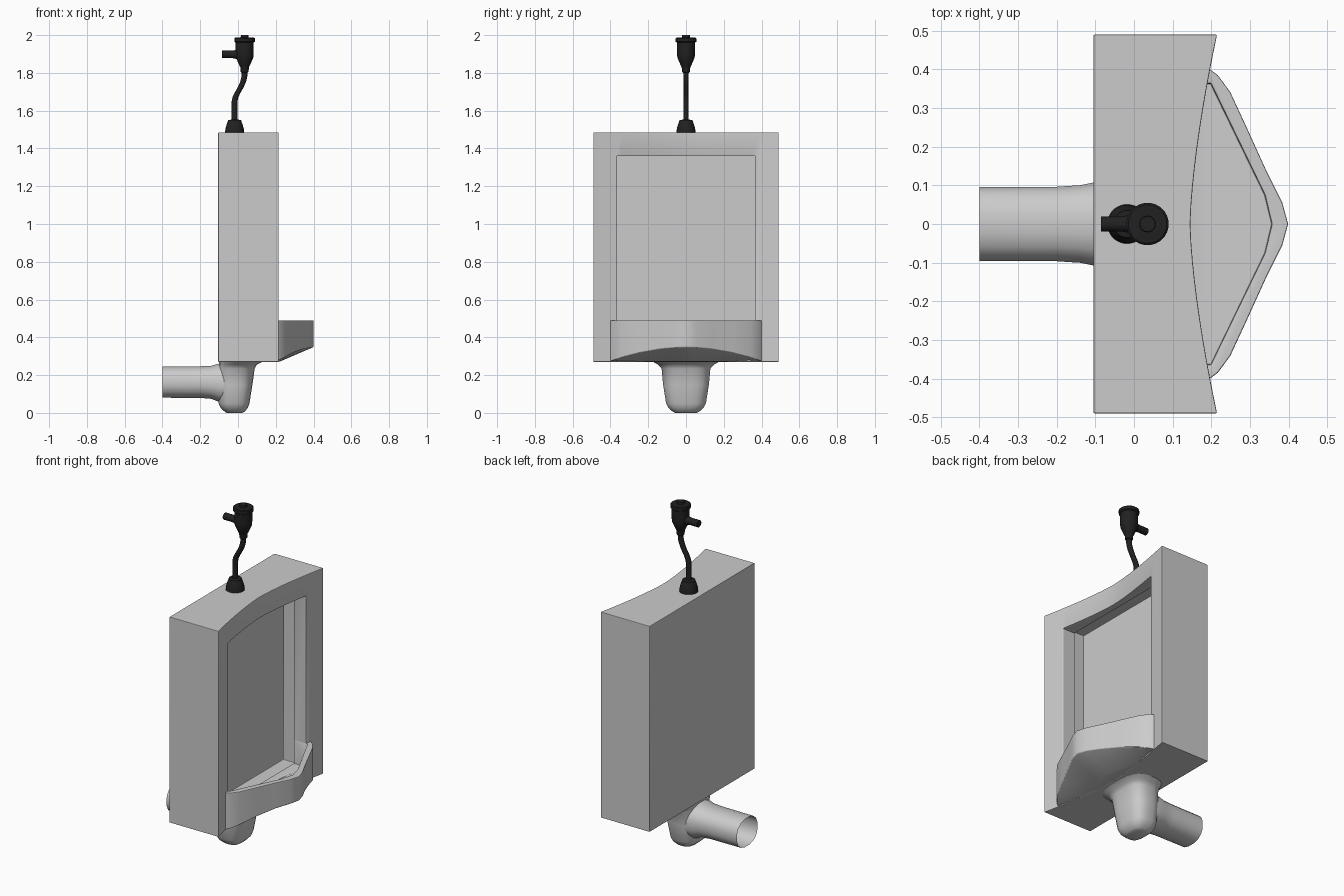
import bpy, bmesh, math

if "Cube" in bpy.data.objects:
    bpy.data.objects.remove(bpy.data.objects["Cube"])

black = bpy.data.materials.new("black")
black.diffuse_color = (0.015, 0.015, 0.015, 1)
black.use_nodes = True
black.node_tree.nodes["Principled BSDF"].inputs["Base Color"].default_value = black.diffuse_color


def activate(ob):
    bpy.ops.object.select_all(action='DESELECT')
    ob.select_set(True)
    bpy.context.view_layer.objects.active = ob


def shade(ob, angle=35):
    activate(ob)
    bpy.ops.object.shade_smooth_by_angle(angle=math.radians(angle))


def finish(name, bm, mat=None, angle=35):
    bmesh.ops.recalc_face_normals(bm, faces=bm.faces)
    me = bpy.data.meshes.new(name)
    bm.to_mesh(me)
    bm.free()
    ob = bpy.data.objects.new(name, me)
    bpy.context.collection.objects.link(ob)
    if mat:
        me.materials.append(mat)
    shade(ob, angle)
    return ob


def mirror(half):
    """Half outline (y >= 0) ending on y = 0 -> full symmetric outline."""
    return half + [(x, -y) for x, y in reversed(half) if y > 1e-5]


def skin(name, loops, caps=(True, True), **kw):
    """Join matching loops of points with quads and close the ends."""
    bm = bmesh.new()
    vs = [[bm.verts.new(p) for p in loop] for loop in loops]
    n = len(vs[0])
    for a, b in zip(vs, vs[1:]):
        for i in range(n):
            j = (i + 1) % n
            bm.faces.new((a[i], a[j], b[j], b[i]))
    if caps[0]:
        bm.faces.new(vs[0])
    if caps[1]:
        bm.faces.new(vs[-1])
    return finish(name, bm, **kw)


def prism(name, outline, z0, z1):
    return skin(name, [[(x, y, z) for x, y in outline] for z in (z0, z1)])


def loft(name, rings, axis='z', sides=16, power=1.0, **kw):
    """Rings are (position, centre, radius, y radius) along x or z."""
    loops = []
    for pos, c, r, ry in rings:
        loop = []
        for i in range(sides):
            t = 2 * math.pi * (i + 0.5) / sides
            u, v = math.cos(t), math.sin(t)
            u = c + r * math.copysign(abs(u) ** power, u)
            v = ry * math.copysign(abs(v) ** power, v)
            loop.append((u, v, pos) if axis == 'z' else (pos, v, u))
        loops.append(loop)
    return skin(name, loops, **kw)


def cut(ob, cutters, bevel):
    """Subtract the cutters, round the edges and remove the cutters."""
    activate(ob)
    while ob.modifiers:
        ob.modifiers.remove(ob.modifiers[0])
    for c in cutters:
        c.hide_render = True
        m = ob.modifiers.new("cut", 'BOOLEAN')
        m.object, m.operation, m.solver = c, 'DIFFERENCE', 'EXACT'
        bpy.ops.object.modifier_apply(modifier=m.name)
        bpy.data.objects.remove(c)
    b = ob.modifiers.new("round", 'BEVEL')
    b.width, b.segments, b.limit_method = bevel, 2, 'ANGLE'
    b.angle_limit = math.radians(40)
    bpy.ops.object.modifier_apply(modifier=b.name)
    shade(ob)


# Body: block with a concave front, a framed opening and a wider cavity behind it
N = 10
front = [(0.146 + 0.069 * (1 - i / N) ** 1.5, 0.49 * (1 - i / N)) for i in range(N + 1)]
body = prism("body", mirror([(-0.105, 0.49)] + front), 0.27, 1.485)
opening = prism("opening_cutter", mirror([(0.4, 0.365), (0.06, 0.365), (0.06, 0)]),
                0.35, 1.36)
cavity = prism("cavity_cutter", mirror([(0.108, 0.395), (0.02, 0.395), (0.02, 0)]),
               0.338, 1.39)
cut(body, [opening, cavity], 0.003)

# Basin: pointed lip with an underside sweeping back to the body
lip = [(0.11, 0.40), (0.197, 0.40), (0.217, 0.385), (0.249, 0.342), (0.294, 0.245),
       (0.344, 0.135), (0.384, 0.055), (0.399, 0)]
outline = mirror(lip)
basin = skin("basin", [
    [(0.10 + (x - 0.10) * 0.4, y * 0.85, 0.271) for x, y in outline],
    [(x, y, 0.274 + 0.074 * (1 - (y / 0.4) ** 2)) for x, y in outline],
    [(x, y, 0.49) for x, y in outline]])
inner = mirror([(0.0, 0.364), (0.199, 0.364), (0.339, 0.075), (0.357, 0)])
hollow = skin("basin_cutter", [[(x, y, 0.338 + (x - 0.1) * 0.16) for x, y in inner],
                               [(x, y, 0.6) for x, y in inner]])
cut(basin, [hollow], 0.008)

# Trap under the body and its outlet pipe
loft("trap", [(0.30, 0.045, 0.14, 0.21), (0.27, 0.015, 0.115, 0.175),
              (0.255, 0, 0.10, 0.148), (0.235, -0.007, 0.096, 0.13),
              (0.15, -0.015, 0.092, 0.122), (0.05, -0.021, 0.082, 0.106),
              (0.025, -0.02, 0.072, 0.092), (0.006, -0.018, 0.052, 0.07),
              (0, -0.018, 0.042, 0.058)],
     sides=24, power=0.7, angle=60)
loft("outlet_pipe", [(-0.40, 0.163, 0.084, 0.097), (-0.20, 0.163, 0.085, 0.098),
                     (-0.14, 0.162, 0.089, 0.102), (-0.105, 0.16, 0.102, 0.109),
                     (-0.06, 0.155, 0.10, 0.11)],
     axis='x', power=0.85, caps=(False, False), angle=60)


# Supply collar, bent pipe and flush valve
def turned(name, cx, profile, sides=24):
    loft(name, [(z, cx, r, r) for z, r in profile], sides=sides, mat=black)


turned("supply_collar", -0.018, [(1.484, 0.051), (1.505, 0.049), (1.535, 0.04),
                                 (1.54, 0.037), (1.55, 0.035), (1.553, 0.015)])
pipe = [(1.54, -0.018), (1.65, -0.018), (1.67, -0.014), (1.69, -0.005), (1.72, 0.012),
        (1.745, 0.024), (1.77, 0.032), (1.79, 0.035), (1.83, 0.035)]
loft("supply_pipe", [(z, x, 0.016, 0.015) for z, x in pipe], sides=12, mat=black)
turned("flush_valve", 0.035, [(1.80, 0.016), (1.805, 0.021), (1.83, 0.023), (1.835, 0.026),
                              (1.88, 0.046), (1.90, 0.048), (1.96, 0.048), (1.965, 0.055),
                              (1.983, 0.055), (1.987, 0.05), (1.988, 0.021), (2.0, 0.02)])
loft("valve_inlet", [(-0.086, 1.898, 0.02, 0.02), (-0.03, 1.898, 0.02, 0.02),
                     (-0.01, 1.898, 0.024, 0.024), (0.02, 1.898, 0.03, 0.03)],
     axis='x', mat=black)
